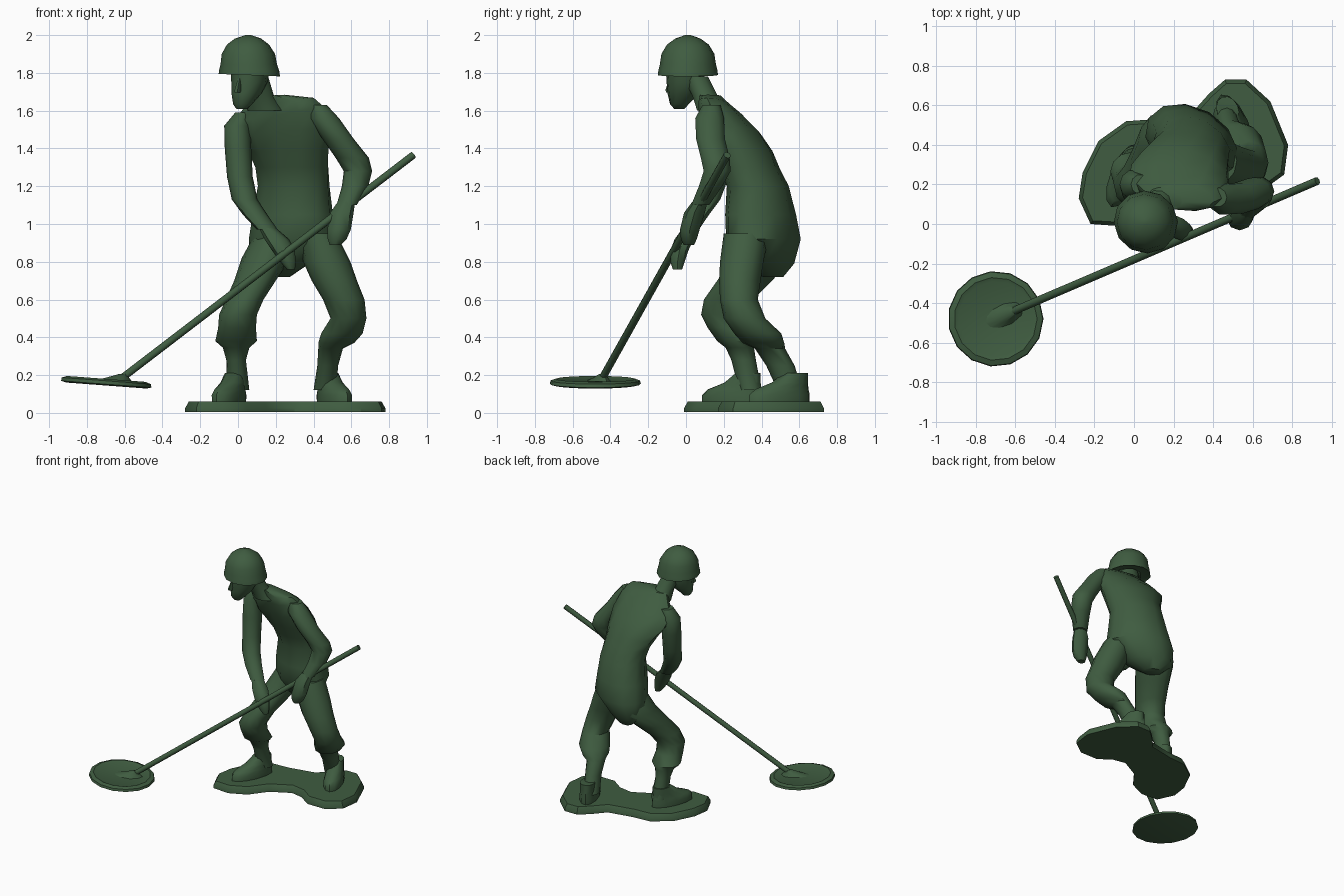
import bpy, bmesh, math
from mathutils import Vector

green = bpy.data.materials.new("army green")
green.diffuse_color = (0.05, 0.108, 0.052, 1)


def finish(name, bm, angle=45):
    bmesh.ops.recalc_face_normals(bm, faces=bm.faces)
    me = bpy.data.meshes.new(name)
    bm.to_mesh(me)
    bm.free()
    me.materials.append(green)
    ob = bpy.data.objects.new(name, me)
    bpy.context.collection.objects.link(ob)
    bpy.ops.object.select_all(action='DESELECT')
    ob.select_set(True)
    bpy.context.view_layer.objects.active = ob
    bpy.ops.object.shade_smooth_by_angle(angle=math.radians(angle))
    return ob


def stack(name, rings, sides=12, rot=0, angle=45, edit=None):
    """Loft of ellipses: (cx, cy, z, rx, ry[, rotation, x tilt])."""
    bm = bmesh.new()
    loops = []
    for r in rings:
        cx, cy, z, rx, ry = r[:5]
        a = math.radians(r[5] if len(r) > 5 else rot)
        tilt = r[6] if len(r) > 6 else 0
        loop = []
        for i in range(sides):
            t = 2 * math.pi * i / sides
            u, v = rx * math.cos(t), ry * math.sin(t)
            dx = u * math.cos(a) - v * math.sin(a)
            dy = u * math.sin(a) + v * math.cos(a)
            loop.append(bm.verts.new((cx + dx, cy + dy, z + tilt * dx)))
        loops.append(loop)
    for a, b in zip(loops, loops[1:]):
        for i in range(sides):
            j = (i + 1) % sides
            bm.faces.new((a[i], a[j], b[j], b[i]))
    bm.faces.new(loops[0])
    bm.faces.new(loops[-1])
    if edit:
        edit(loops)
    return finish(name, bm, angle)


# Base: two joined puddles with a sloping edge
outline = [(-.22, 0), (-.28, .13), (-.26, .26), (-.18, .42), (-.04, .52), (.1, .53),
           (.3, .57), (.38, .66), (.46, .73), (.57, .73), (.69, .62), (.78, .4),
           (.76, .25), (.65, .17), (.5, .17), (.4, .24), (.3, .26), (.15, .18),
           (.05, .05), (-.08, -.01)]
bm = bmesh.new()
n = len(outline)
low = [bm.verts.new((x, y, 0.005)) for x, y in outline]
mid = [bm.verts.new((x, y, 0.025)) for x, y in outline]
top = []
for i in range(n):
    p, q = Vector(outline[i - 1]), Vector(outline[(i + 1) % n])
    d = (q - p).normalized() * 0.02
    top.append(bm.verts.new((outline[i][0] + d.y, outline[i][1] - d.x, 0.06)))
for a, b in ((low, mid), (mid, top)):
    for i in range(n):
        j = (i + 1) % n
        bm.faces.new((a[i], a[j], b[j], b[i]))
bm.faces.new(low)
bm.faces.new(top)
finish("base", bm, 35)


# Torso, leaning forward, with an open collar crease in the chest
def crease(loops):
    for k, push in ((6, .02), (7, .035), (8, .03)):
        loops[k][9].co.y += push


stack("torso", [
    (.21, .46, .72, .07, .05, -30), (.22, .44, .79, .17, .12, -30),
    (.29, .41, .92, .25, .18, -30), (.29, .395, 1.05, .225, .175, -30),
    (.295, .38, 1.2, .2, .155, -25), (.285, .335, 1.3, .205, .15, -22),
    (.265, .295, 1.39, .225, .155, -18, .05), (.235, .24, 1.49, .255, .145, -14, .1),
    (.215, .185, 1.58, .245, .11, -12, .17), (.215, .15, 1.64, .19, .075, -12, .15),
    (.16, .13, 1.68, .09, .055, -12, .05)], sides=12, edit=crease)

# Neck, head and nose, turned toward the detector
stack("neck", [(.15, .14, 1.6, .1, .085), (.12, .1, 1.68, .07, .07),
               (.09, .05, 1.78, .07, .07)], sides=10)
stack("head", [(.02, -.035, 1.61, .03, .028), (.025, -.035, 1.635, .052, .05),
               (.045, -.015, 1.69, .078, .085), (.06, -.005, 1.75, .095, .1),
               (.065, 0, 1.83, .105, .11)], sides=10, rot=-28)
stack("nose", [(-.002, -.085, 1.695, .017, .022), (0, -.085, 1.71, .018, .025),
               (.01, -.075, 1.77, .01, .015)], sides=6, rot=-28)

# Helmet with a slightly flared rim
stack("helmet", [(.06, .01, 1.795, .148, .148, -28, -.04), (.06, .01, 1.788, .164, .158, -28, -.04),
                 (.06, .01, 1.815, .16, .155, -28, -.04), (.057, .01, 1.845, .15, .148, -28),
                 (.055, .01, 1.9, .142, .14, -28), (.053, .01, 1.95, .112, .11, -28),
                 (.053, .01, 1.982, .07, .065, -28), (.055, .01, 2.0, .015, .015, -28)], sides=12)

# Legs with bloused trouser cuffs
stack("right_leg", [
    (.2, .43, .93, .12, .14), (.15, .41, .82, .13, .16), (.09, .31, .7, .11, .145),
    (.035, .225, .6, .1, .13), (0, .19, .52, .1, .11), (-.005, .215, .45, .1, .1),
    (-.01, .265, .38, .11, .1), (-.01, .285, .345, .07, .075),
    (-.01, .305, .28, .052, .065), (0, .34, .12, .06, .06)])
stack("left_leg", [
    (.42, .32, .95, .1, .12), (.47, .295, .8, .125, .115), (.51, .285, .7, .12, .11),
    (.56, .28, .6, .11, .1), (.585, .31, .5, .095, .11), (.55, .38, .42, .11, .125),
    (.52, .41, .37, .095, .11), (.49, .445, .34, .065, .08),
    (.475, .5, .25, .055, .075), (.46, .55, .12, .06, .065)])


# Boots: sole, toe cap, instep and ankle
def boot(name, heel, toe):
    h, t = Vector(heel), Vector(toe)
    d = t - h
    a = math.degrees(math.atan2(d.y, d.x))
    rows = []
    for f, z, length, width in ((.5, .05, .5, .07), (.5, .095, .5, .072), (.46, .125, .44, .065),
                                (.33, .16, .3, .06), (.24, .21, .2, .055)):
        c = h + d * f
        rows.append((c.x, c.y, z, d.length * length, width, a))
    stack(name, rows)


boot("right_boot", (.02, .405), (-.115, .085))
boot("left_boot", (.44, .655), (.58, .335))

# Arms and gripping hands
stack("left_arm", [
    (.42, .135, 1.63, .05, .05), (.455, .125, 1.56, .08, .08), (.53, .13, 1.45, .083, .08),
    (.605, .155, 1.35, .088, .08), (.635, .165, 1.28, .075, .075), (.62, .13, 1.2, .07, .065),
    (.575, .075, 1.1, .053, .05)], sides=10)
stack("left_hand", [
    (.575, .075, 1.12, .045, .04), (.55, .045, 1.06, .062, .055), (.535, .02, .97, .062, .052),
    (.525, .015, .92, .05, .042), (.515, .015, .89, .03, .028)], sides=8)
stack("right_arm", [
    (.03, .2, 1.59, .045, .05), (-.003, .2, 1.52, .07, .075), (0, .185, 1.4, .07, .075),
    (.01, .16, 1.25, .068, .07), (.035, .12, 1.13, .068, .065), (.09, .07, 1.05, .065, .055),
    (.155, .025, .97, .055, .045)], sides=10)
stack("right_hand", [
    (.155, .025, .98, .045, .04), (.205, -.01, .92, .065, .05), (.24, -.035, .86, .06, .048),
    (.265, -.045, .8, .042, .038), (.28, -.045, .76, .022, .025)], sides=8)

# Detector handle
foot, end = Vector((-.62, -.445, .18)), Vector((.928, .218, 1.365))
axis = end - foot
bm = bmesh.new()
bmesh.ops.create_cone(bm, cap_ends=True, segments=8, radius1=.02, radius2=.02, depth=axis.length)
bmesh.ops.rotate(bm, matrix=axis.to_track_quat('Z', 'Y').to_matrix(), verts=bm.verts)
bmesh.ops.translate(bm, vec=(foot + end) / 2, verts=bm.verts)
finish("detector_handle", bm, 50)

# Detector plate, slightly tilted, and its raised mount
tx = -.075
stack("detector_plate", [
    (-.7, -.48, .145, .215, .215, 0, tx), (-.7, -.48, .152, .242, .242, 0, tx),
    (-.7, -.48, .17, .238, .238, 0, tx), (-.7, -.48, .18, .21, .21, 0, tx),
    (-.7, -.48, .172, .19, .19, 0, tx)], sides=15, angle=30)
stack("detector_mount", [
    (-.68, -.47, .165, .13, .06, 23), (-.64, -.453, .185, .07, .035, 23),
    (-.61, -.44, .205, .025, .02, 23)], sides=10)
